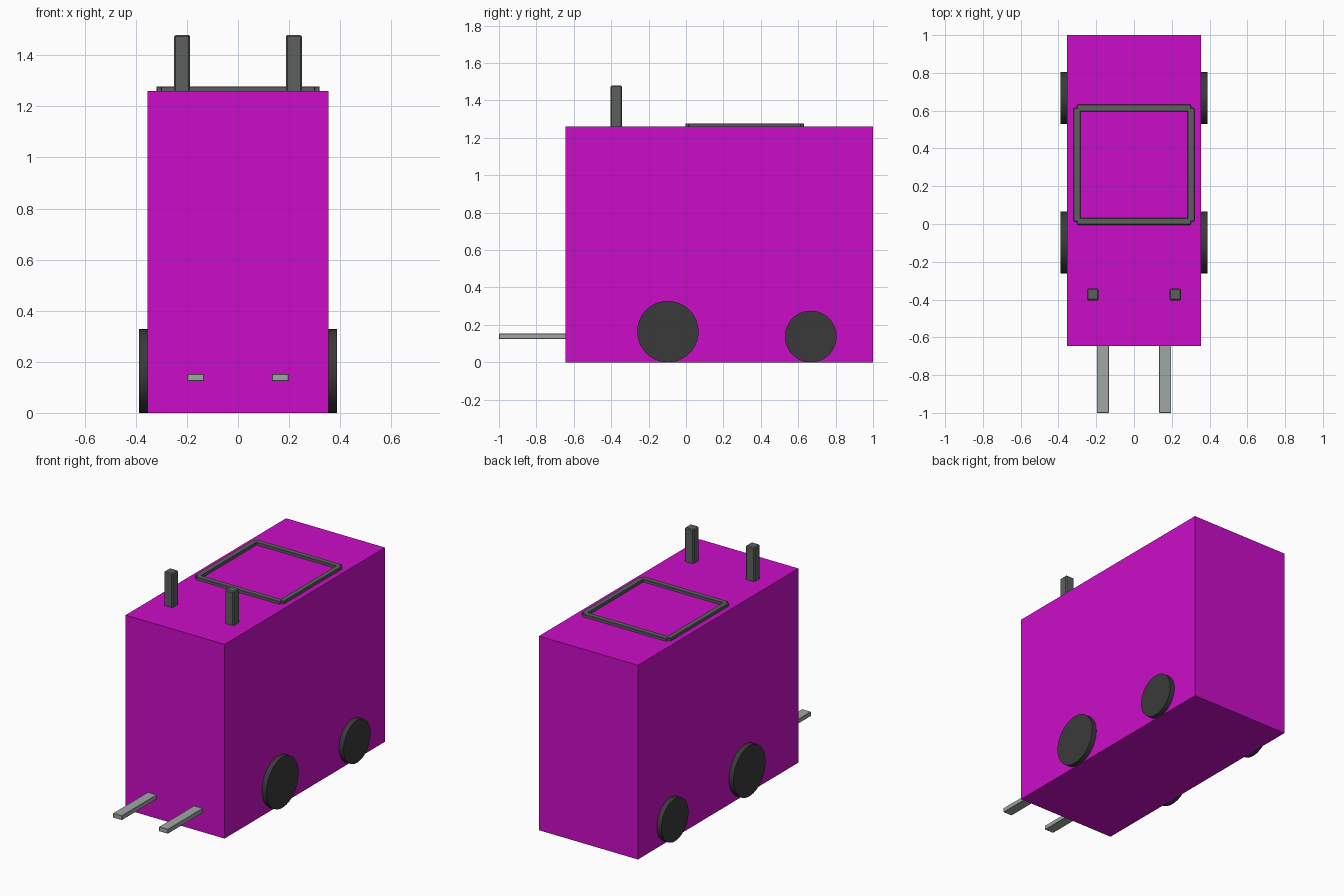
import bpy, math

if "Cube" in bpy.data.objects:
    bpy.data.objects.remove(bpy.data.objects["Cube"])


def material(name, rgb):
    m = bpy.data.materials.new(name)
    m.diffuse_color = (*rgb, 1)
    m.use_nodes = True
    m.node_tree.nodes["Principled BSDF"].inputs["Base Color"].default_value = m.diffuse_color
    return m


MAGENTA = material("magenta", (0.6, 0.004, 0.58))
RUBBER = material("black rubber", (0.042, 0.042, 0.042))
DARK = material("dark grey", (0.11, 0.115, 0.115))
STEEL = material("light steel", (0.36, 0.38, 0.38))


def box(name, lo, hi, mat, bevel=0):
    """Box between two corners, optionally with chamfered edges."""
    bpy.ops.mesh.primitive_cube_add(size=1, location=[(a + b) / 2 for a, b in zip(lo, hi)])
    ob = bpy.context.object
    ob.name = name
    ob.scale = [b - a for a, b in zip(lo, hi)]
    bpy.ops.object.transform_apply(location=False, rotation=False, scale=True)
    ob.data.materials.append(mat)
    if bevel:
        mod = ob.modifiers.new("Bevel", "BEVEL")
        mod.width = bevel
        mod.segments = 1
    return ob


def wheel(name, x, y, r, width):
    """Disc wheel standing on the ground, axle along x."""
    bpy.ops.mesh.primitive_cylinder_add(vertices=48, radius=r, depth=width,
                                        location=(x, y, r), rotation=(0, math.pi / 2, 0))
    ob = bpy.context.object
    ob.name = name
    ob.data.materials.append(RUBBER)
    bpy.ops.object.shade_smooth_by_angle(angle=math.radians(30))


# Main body
TOP = 1.26
box("body", (-0.355, -0.645, 0), (0.355, 1.0, TOP), MAGENTA)

for s, side in ((-1, "left"), (1, "right")):
    # Wheels: larger pair in front
    wheel(side + "_front_wheel", s * 0.34, -0.097, 0.164, 0.096)
    wheel(side + "_rear_wheel", s * 0.34, 0.667, 0.138, 0.096)
    # Lifting forks
    x = s * 0.165
    box(side + "_fork", (x - 0.032, -1.0, 0.124), (x + 0.032, -0.6, 0.153), STEEL, 0.002)
    # Mast post tops
    x = s * 0.219
    box(side + "_mast_post", (x - 0.031, -0.404, TOP - 0.1), (x + 0.031, -0.342, 1.48), DARK, 0.006)
    # Roof guard side rails
    x = s * 0.302
    box(side + "_roof_rail", (x - 0.018, 0.014, TOP - 0.018), (x + 0.018, 0.614, TOP + 0.018), DARK, 0.003)

# Roof guard cross rails
for name, y in (("front_roof_rail", 0.014), ("rear_roof_rail", 0.614)):
    box(name, (-0.302, y - 0.018, TOP - 0.018), (0.302, y + 0.018, TOP + 0.018), DARK, 0.003)
